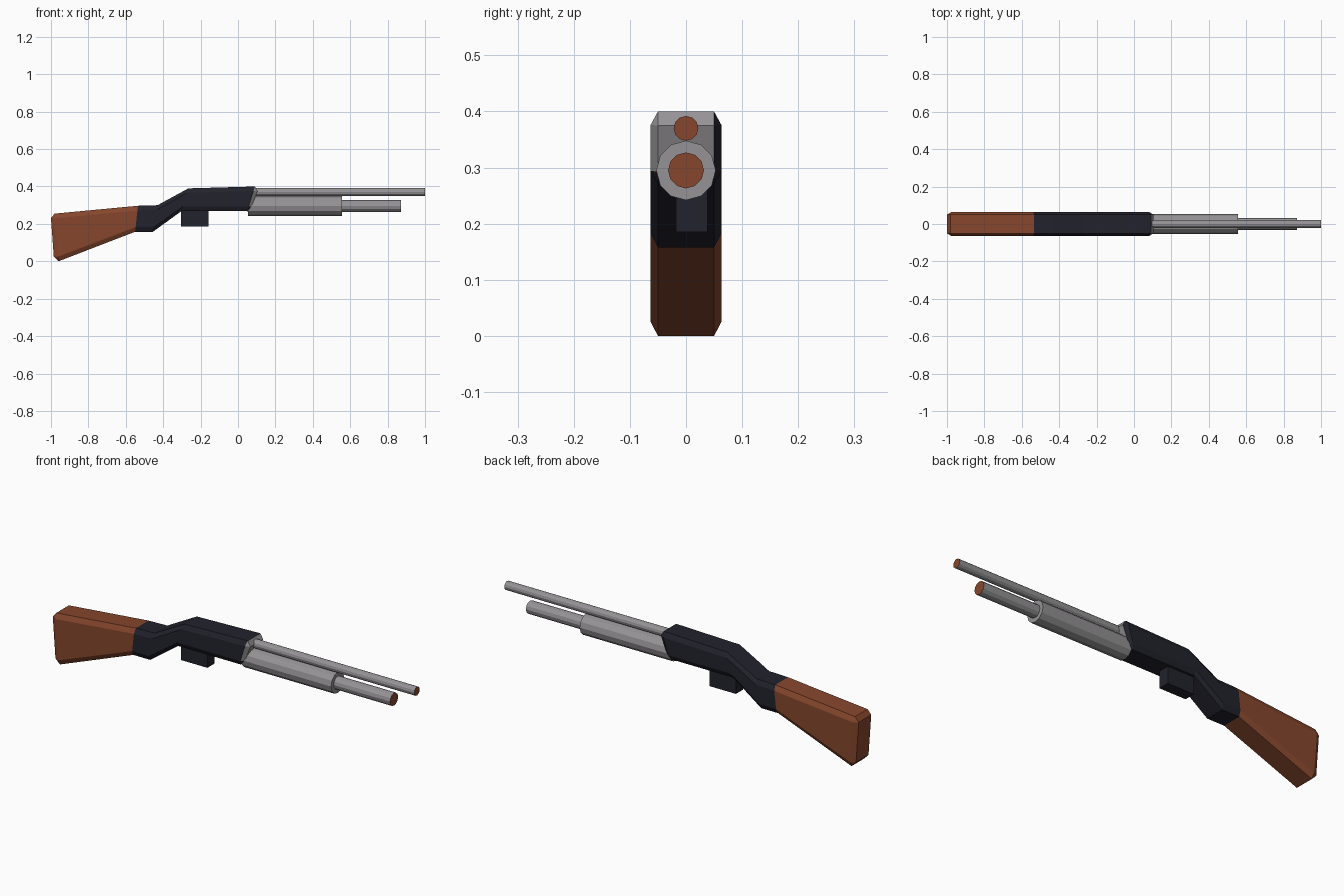
import bpy, bmesh, math
from mathutils import Vector

if "Cube" in bpy.data.objects:
    bpy.data.objects.remove(bpy.data.objects["Cube"])


def material(name, rgb):
    m = bpy.data.materials.new(name)
    m.diffuse_color = (*rgb, 1)
    m.use_nodes = True
    m.node_tree.nodes["Principled BSDF"].inputs["Base Color"].default_value = m.diffuse_color
    return m


WOOD = material("reddish brown", (0.24, 0.062, 0.026))
GREY = material("mid grey", (0.30, 0.29, 0.30))
DARK = material("dark navy", (0.016, 0.016, 0.026))


def finish(bm, name, mats, rule=None):
    bmesh.ops.remove_doubles(bm, verts=bm.verts, dist=0.0005)
    bmesh.ops.recalc_face_normals(bm, faces=bm.faces)
    bm.normal_update()
    if rule:
        for f in bm.faces:
            f.material_index = rule(f)
    me = bpy.data.meshes.new(name)
    bm.to_mesh(me)
    bm.free()
    for m in mats:
        me.materials.append(m)
    ob = bpy.data.objects.new(name, me)
    bpy.context.collection.objects.link(ob)
    return ob


def section(xt, zt, xb, zb, w=0.063, c=0.025):
    """Chamfered rectangle between a top point and a bottom point."""
    top, bot = Vector((xt, 0, zt)), Vector((xb, 0, zb))
    d = (bot - top).normalized() * c
    side = [(top, 0.05), (top + d, w), (bot - d, w), (bot, 0.05)]
    pts = [p + Vector((0, y, 0)) for p, y in side]
    return pts + [Vector((p.x, -p.y, p.z)) for p in reversed(pts)]


def loft(name, sections, mats, rule=None):
    bm = bmesh.new()
    rings = [[bm.verts.new(p) for p in s] for s in sections]
    for a, b in zip(rings, rings[1:]):
        for i in range(8):
            j = (i + 1) % 8
            bm.faces.new((a[i], a[j], b[j], b[i]))
    bm.faces.new(rings[0])
    bm.faces.new(rings[-1])
    return finish(bm, name, mats, rule)


def tube(name, x0, x1, z, r, sides, mats, rule=None):
    bm = bmesh.new()
    ends = [[bm.verts.new((x, r * math.cos(2 * math.pi * i / sides),
                           z + r * math.sin(2 * math.pi * i / sides)))
             for i in range(sides)] for x in (x0, x1)]
    for i in range(sides):
        j = (i + 1) % sides
        bm.faces.new((ends[0][i], ends[0][j], ends[1][j], ends[1][i]))
    for e in ends:
        bm.faces.new(e)
    return finish(bm, name, mats, rule)


joint = section(-0.535, 0.297, -0.55, 0.158)

# Wooden stock with bevelled rear end
loft("stock", [section(-1.0, 0.232, -0.985, 0.025, w=0.05, c=0),
               section(-0.98, 0.255, -0.96, 0.0),
               joint], [WOOD])


# Dark receiver; its bevelled nose is grey
def nose(f):
    n = f.normal
    return 1 if f.calc_center_median().x > 0.07 and n.x > 0.3 and n.y < 0.4 else 0


loft("receiver", [joint,
                  section(-0.43, 0.30, -0.455, 0.158),
                  section(-0.265, 0.39, -0.30, 0.27),
                  section(0.09, 0.40, 0.05, 0.27),
                  section(0.105, 0.375, 0.072, 0.293, w=0.05, c=0)],
     [DARK, GREY], nose)


# Tubes with brown front discs
def front_disc(f):
    return 1 if f.normal.x > 0.9 else 0


tube("upper_tube", 0.05, 1.0, 0.37, 0.022, 12, [GREY, WOOD], front_disc)
tube("lower_tube", 0.05, 0.872, 0.295, 0.032, 12, [GREY, WOOD], front_disc)
tube("fore_end", 0.053, 0.557, 0.295, 0.053, 12, [GREY])

# Block below the receiver
bm = bmesh.new()
bmesh.ops.create_cube(bm, size=1)
for v in bm.verts:
    v.co = Vector((-0.232 + v.co.x * 0.147, 0.01 + v.co.y * 0.056, 0.245 + v.co.z * 0.12))
finish(bm, "lower_block", [DARK])
